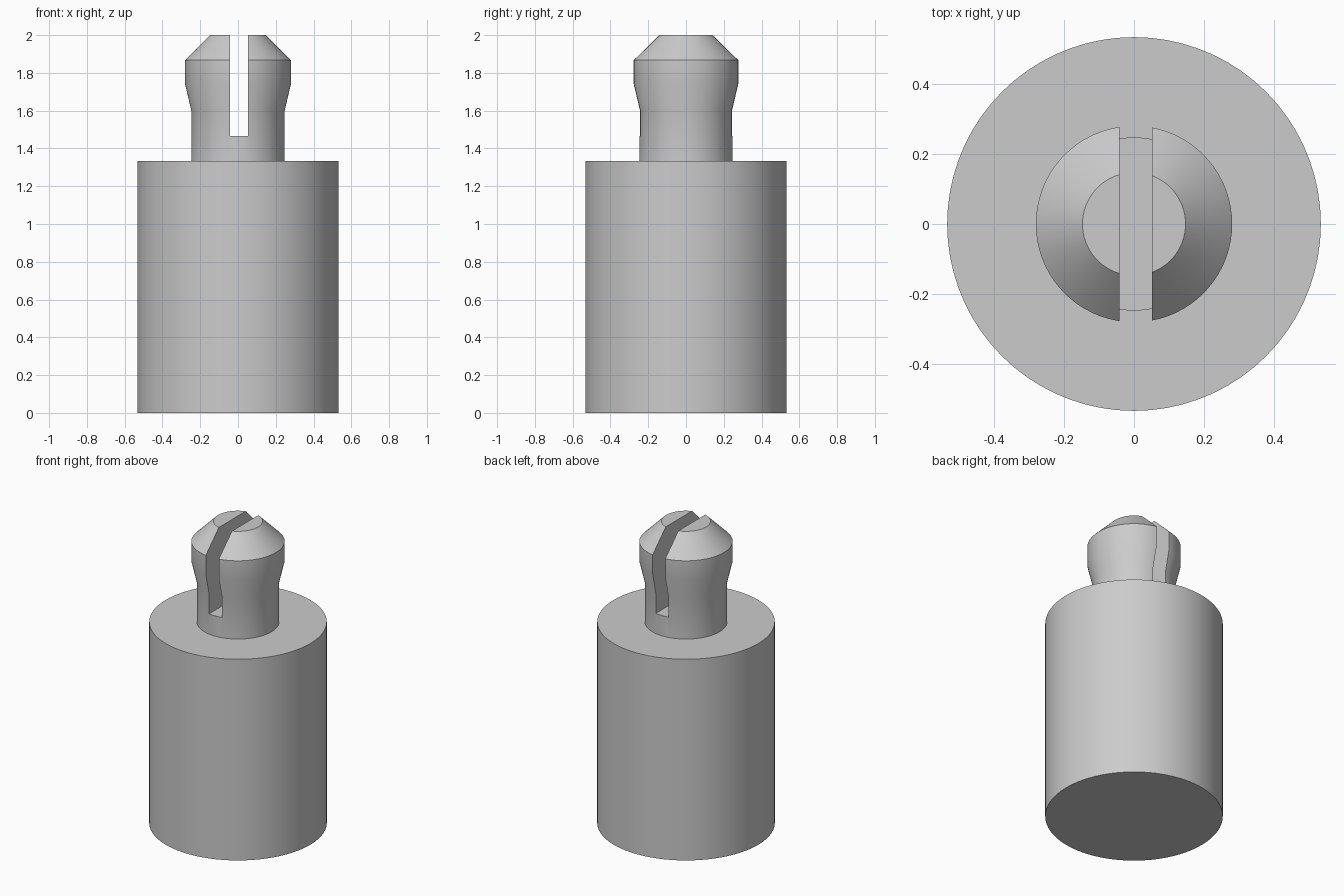
import bpy
import bmesh
from math import radians, tau
from mathutils import Matrix

SEGMENTS = 72

cube = bpy.data.objects.get("Cube")
if cube:
    bpy.data.objects.remove(cube, do_unlink=True)

# Single plain grey material
grey = bpy.data.materials.new("light_grey")
grey.use_nodes = True
colour = (0.6, 0.6, 0.6, 1)
grey.diffuse_color = colour
grey.node_tree.nodes["Principled BSDF"].inputs["Base Color"].default_value = colour


def finish(name, bm):
    bmesh.ops.recalc_face_normals(bm, faces=bm.faces)
    mesh = bpy.data.meshes.new(name)
    bm.to_mesh(mesh)
    bm.free()
    mesh.materials.append(grey)
    obj = bpy.data.objects.new(name, mesh)
    bpy.context.collection.objects.link(obj)
    return obj


def lathe(name, profile):
    """Revolve (radius, z) points around z and cap both ends."""
    bm = bmesh.new()
    verts = [bm.verts.new((r, 0, z)) for r, z in profile]
    edges = [bm.edges.new(pair) for pair in zip(verts, verts[1:])]
    bmesh.ops.spin(bm, geom=verts + edges, axis=(0, 0, 1), cent=(0, 0, 0),
                   angle=tau, steps=SEGMENTS, use_merge=True)
    bmesh.ops.remove_doubles(bm, verts=bm.verts, dist=0.0001)
    bmesh.ops.holes_fill(bm, edges=[e for e in bm.edges if e.is_boundary], sides=0)
    return finish(name, bm)


# Round body with the stepped, bulged and chamfered snap pin on top
post = lathe("snap_pin_post", [
    (0.533, 0), (0.533, 1.333),                    # body
    (0.247, 1.333), (0.247, 1.6),                  # neck
    (0.28, 1.74), (0.28, 1.867), (0.147, 2.0),     # bulge and chamfer
])

# Slot that splits the pin into two prongs, running front to back
left, right, floor, top = -0.042, 0.052, 1.467, 2.2
bm = bmesh.new()
bmesh.ops.create_cube(bm, size=1, matrix=(
    Matrix.Translation(((left + right) / 2, 0, (floor + top) / 2))
    @ Matrix.Diagonal((right - left, 1, top - floor, 1))))
cutter = finish("slot_cutter", bm)
cutter.hide_render = True

slot = post.modifiers.new("slot", 'BOOLEAN')
slot.operation = 'DIFFERENCE'
slot.solver = 'EXACT'
slot.object = cutter

bpy.ops.object.select_all(action='DESELECT')
post.select_set(True)
bpy.context.view_layer.objects.active = post
bpy.ops.object.modifier_apply(modifier=slot.name)
bpy.data.objects.remove(cutter, do_unlink=True)

# Soft round walls, crisp rims and slot edges
bpy.ops.object.shade_smooth_by_angle(angle=radians(30))
